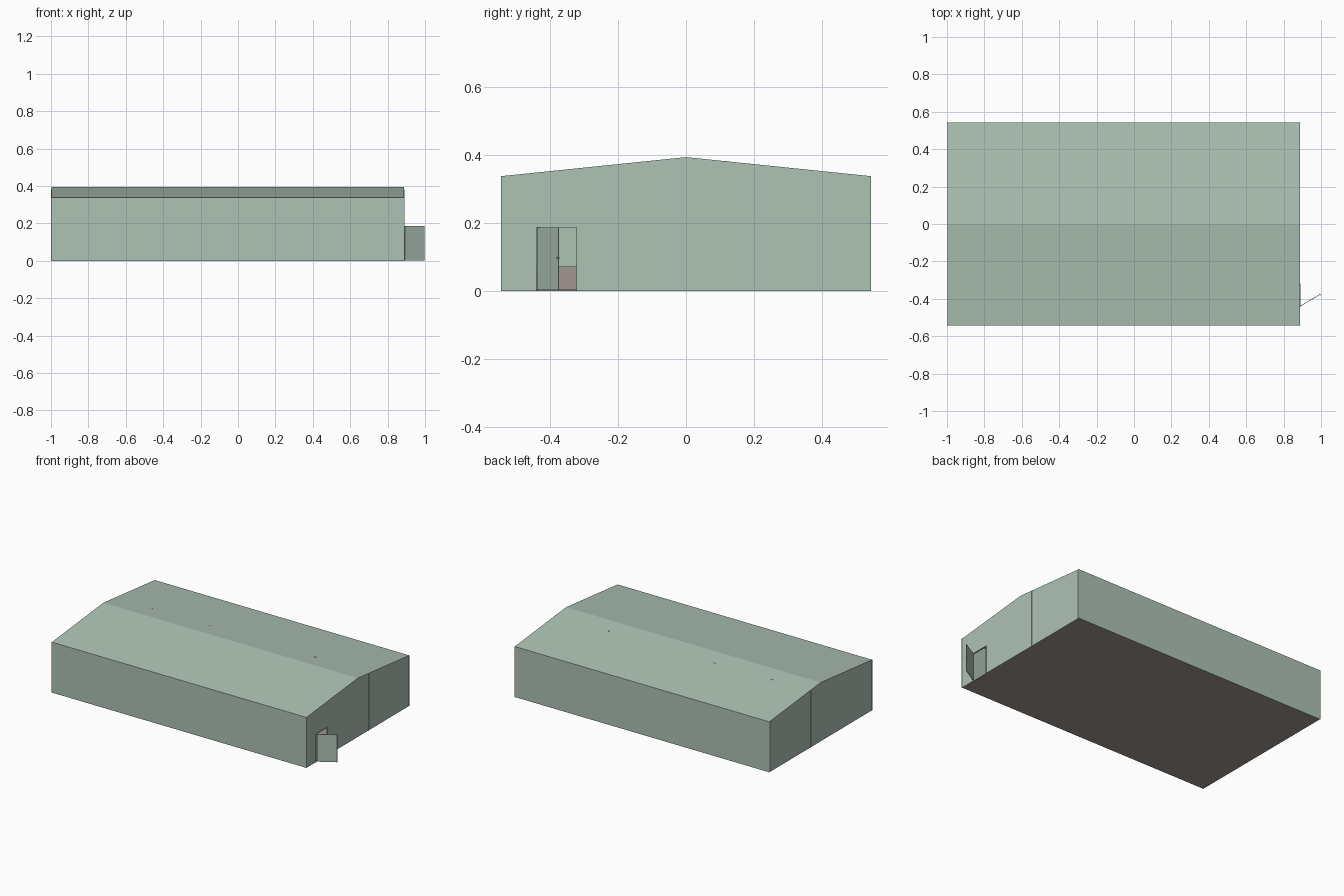
import bpy, bmesh
from math import atan2
from mathutils import Matrix, Vector

cube = bpy.data.objects.get("Cube")
if cube:
    bpy.data.objects.remove(cube, do_unlink=True)


def material(name, rgb):
    mat = bpy.data.materials.new(name)
    mat.use_nodes = True
    mat.diffuse_color = (*rgb, 1)
    mat.node_tree.nodes["Principled BSDF"].inputs["Base Color"].default_value = (*rgb, 1)
    return mat


green = material("pale_green_cladding", (0.42, 0.54, 0.46))
brown = material("warm_grey_concrete", (0.36, 0.31, 0.29))

X0, X1 = -0.998, 0.888          # end walls
Y = 0.544                       # half depth
EAVE, RIDGE, T = 0.338, 0.394, 0.004
DOOR0, DOOR1, DOOR_H = -0.44, -0.32, 0.19
LINE = 0.11                     # row of intermediate columns


def roof_z(y):
    return RIDGE - (RIDGE - EAVE) * abs(y) / Y


def finish(name, bm, mat):
    bmesh.ops.recalc_face_normals(bm, faces=bm.faces)
    mesh = bpy.data.meshes.new(name)
    bm.to_mesh(mesh)
    bm.free()
    mesh.materials.append(mat)
    obj = bpy.data.objects.new(name, mesh)
    bpy.context.collection.objects.link(obj)
    return obj


def extrude_x(name, outline, x0, x1, mat):
    """Extrude a (y, z) outline along x."""
    bm = bmesh.new()
    face = bm.faces.new([bm.verts.new((x0, y, z)) for y, z in outline])
    moved = bmesh.ops.extrude_face_region(bm, geom=[face])["geom"]
    bmesh.ops.translate(bm, vec=(x1 - x0, 0, 0),
                        verts=[v for v in moved if isinstance(v, bmesh.types.BMVert)])
    return finish(name, bm, mat)


def add_box(bm, lo, hi):
    lo, hi = Vector(lo), Vector(hi)
    bmesh.ops.create_cube(bm, size=1, matrix=Matrix.Translation((lo + hi) / 2)
                          @ Matrix.Diagonal((*(hi - lo), 1)))


def boxes(name, spans, mat):
    bm = bmesh.new()
    for lo, hi in spans:
        add_box(bm, lo, hi)
    return finish(name, bm, mat)


# Roof sheet
extrude_x("roof", [(-Y, EAVE), (0, RIDGE), (Y, EAVE),
                   (Y, EAVE - T), (0, RIDGE - T), (-Y, EAVE - T)], X0, X1, green)

# End walls, one with a doorway
gable_top = [(Y, 0), (Y, EAVE - T), (0, RIDGE - T), (-Y, EAVE - T), (-Y, 0)]
doorway = [(DOOR0, 0), (DOOR0, DOOR_H), (DOOR1, DOOR_H), (DOOR1, 0)]
extrude_x("left_end_wall", gable_top + doorway, X1 - T, X1, green)
extrude_x("right_end_wall", gable_top, X0, X0 + T, green)

# Long walls and floor
for name, side in (("front_wall", -1), ("back_wall", 1)):
    ys = sorted((side * Y, side * (Y - T)))
    boxes(name, [((X0 + T, ys[0], 0), (X1 - T, ys[1], EAVE - T))], green)
boxes("floor", [((X0 + T, T - Y, 0), (X1 - T, Y - T, T))], brown)


# Steel columns with an H-shaped section
def column(name, x, y, top, size=0.007):
    s, w = size / 2, 0.001
    boxes(name, [((x - s, y - s, 0), (x + s, y - s + w, top)),
                 ((x - s, y + s - w, 0), (x + s, y + s, top)),
                 ((x - w, y - s + w, 0), (x + w, y + s - w, top))], green)


for end, x in (("right", X0 + 0.0015), ("left", X1 - 0.0015)):
    column(f"{end}_front_column", x, -Y + 0.002, EAVE)
    column(f"{end}_back_column", x, Y - 0.002, EAVE)
    column(f"{end}_middle_column", x, LINE, roof_z(LINE))
for i, x in enumerate((-0.715, -0.295, 0.49)):
    column(f"inner_column_{i + 1}", x, LINE + 0.005, roof_z(LINE) + 0.0005, 0.012)

# Door frame
boxes("door_frame",
      [((X1 - 0.006, y - 0.003, 0), (X1 + 0.003, y + 0.003, DOOR_H)) for y in (DOOR0 - 0.003, DOOR1)]
      + [((X1 - 0.006, DOOR0, DOOR_H - 0.003), (X1 + 0.003, DOOR1 - 0.003, DOOR_H))], green)

# Open door leaf with a handle on each face
leaf = boxes("door", [((0, -0.0015, 0.003), (0.124, 0.0015, DOOR_H - 0.003)),
                      ((0.118, -0.005, 0.094), (0.121, 0.005, 0.1))], green)
leaf.location = (X1 + 0.003, DOOR0 + 0.002, 0)
leaf.rotation_euler.z = atan2(0.064, 0.108)

# Low partition inside
boxes("low_partition", [((-0.3, T - Y, T), (-0.28, LINE, 0.072))], brown)
